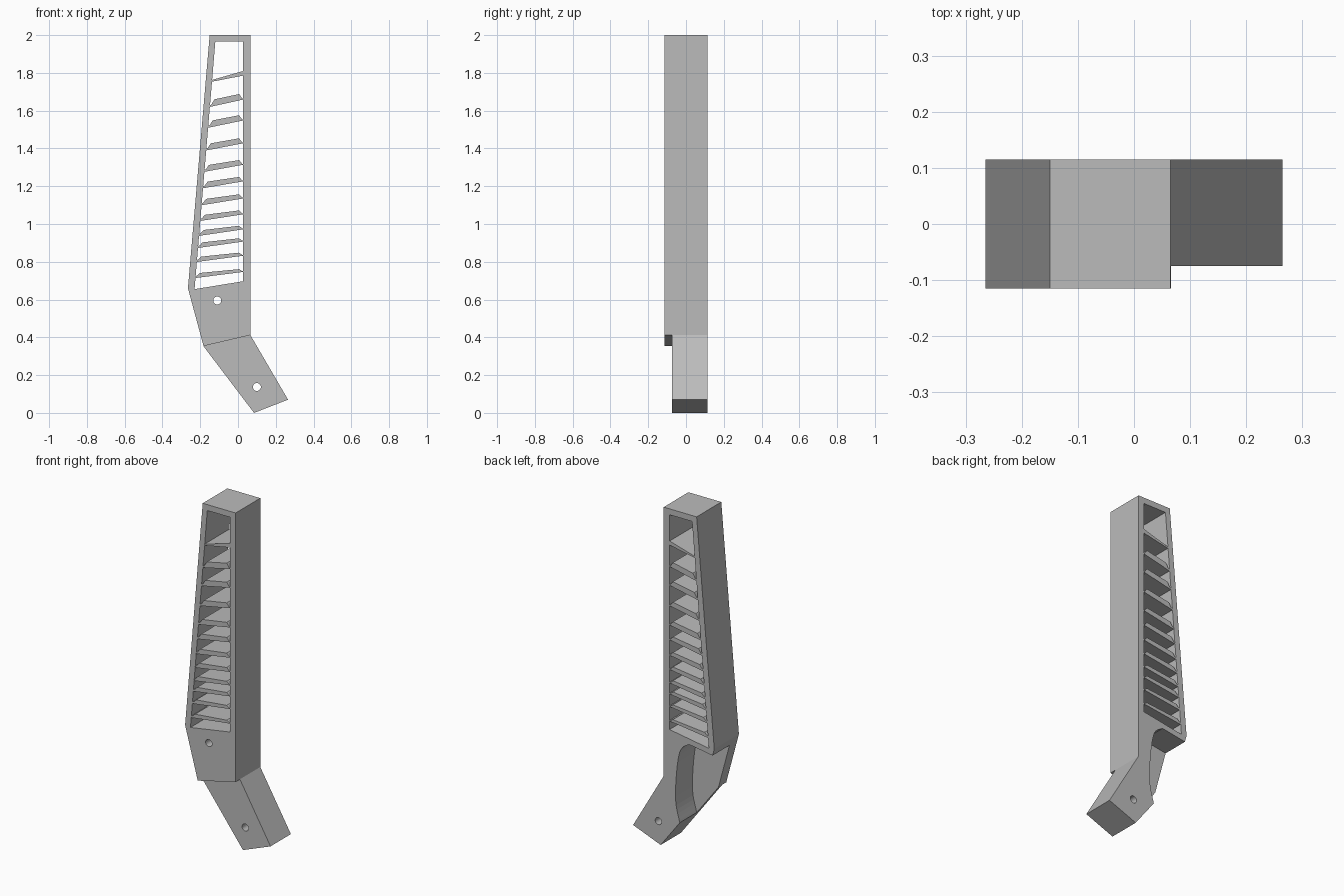
import bpy
import bmesh
import math

cube = bpy.data.objects.get("Cube")
if cube:
    bpy.data.objects.remove(cube, do_unlink=True)

grey = bpy.data.materials.new("plain grey")
grey.use_nodes = True
grey.diffuse_color = (0.5, 0.5, 0.5, 1)
grey.node_tree.nodes["Principled BSDF"].inputs["Base Color"].default_value = (0.5, 0.5, 0.5, 1)

FRONT, BACK = -0.115, 0.115
ARM_FRONT, RECESS_FLOOR = -0.075, -0.043


def prism(name, outline, y0, y1):
    """Extrude an x-z outline from y0 to y1."""
    bm = bmesh.new()
    face = bm.faces.new([bm.verts.new((x, y0, z)) for x, z in outline])
    new = bmesh.ops.extrude_face_region(bm, geom=[face])["geom"]
    verts = [v for v in new if isinstance(v, bmesh.types.BMVert)]
    bmesh.ops.translate(bm, verts=verts, vec=(0, y1 - y0, 0))
    bmesh.ops.recalc_face_normals(bm, faces=bm.faces)
    mesh = bpy.data.meshes.new(name)
    bm.to_mesh(mesh)
    bm.free()
    mesh.materials.append(grey)
    obj = bpy.data.objects.new(name, mesh)
    bpy.context.collection.objects.link(obj)
    return obj


def cut(target, outline, y0, y1):
    """Cut a prism out of the target and discard the cutter."""
    cutter = prism("cutter", outline, y0, y1)
    cutter.hide_render = True
    mod = target.modifiers.new("cut", "BOOLEAN")
    mod.operation = "DIFFERENCE"
    mod.solver = "EXACT"
    mod.object = cutter
    bpy.context.view_layer.objects.active = target
    bpy.ops.object.modifier_apply(modifier=mod.name)
    bpy.data.objects.remove(cutter, do_unlink=True)


def circle(cx, cz, r, n=24):
    return [(cx + r * math.cos(2 * math.pi * i / n),
             cz + r * math.sin(2 * math.pi * i / n)) for i in range(n)]


def smooth_path(pts, steps=6):
    """Catmull-Rom curve through the points."""
    p = [pts[0]] + pts + [pts[-1]]
    out = []
    for a, b, c, d in zip(p, p[1:], p[2:], p[3:]):
        for s in range(steps):
            t = s / steps
            out.append(tuple(
                0.5 * (2 * b[k] + (c[k] - a[k]) * t
                       + (2 * a[k] - 5 * b[k] + 4 * c[k] - d[k]) * t ** 2
                       + (3 * b[k] - a[k] - 3 * c[k] + d[k]) * t ** 3)
                for k in (0, 1)))
    return out + [pts[-1]]


# Tapered frame and bent lower arm as one solid
body = prism("frame_and_arm", [
    (-0.15, 2), (0.065, 2), (0.065, 0.413), (0.265, 0.07),
    (0.085, 0), (-0.182, 0.352), (-0.265, 0.66)], FRONT, BACK)

# Step the arm back from the front face
cut(body, [(-0.4, 0.303), (0.4, 0.49), (0.4, -0.1), (-0.4, -0.1)], FRONT - 0.1, ARM_FRONT)

# Long tapered window
cut(body, [(-0.12, 1.965), (0.027, 1.965), (0.027, 0.697), (-0.23, 0.655)],
    FRONT - 0.1, BACK + 0.1)

# Curved recess in the back, open to the sloped side
curve = smooth_path([(-0.1, 0.643), (-0.045, 0.595), (-0.02, 0.467),
                     (-0.013, 0.287), (-0.04, 0.165)])
cut(body, curve + [(-0.06, 0.1), (-0.4, 0.1), (-0.4, 0.595)], RECESS_FLOOR, BACK + 0.1)

# Bolt holes
for x, z in [(-0.11, 0.595), (0.1, 0.137)]:
    cut(body, circle(x, z, 0.021), FRONT - 0.1, BACK + 0.1)


def window_left(z):
    return -0.12 - (1.965 - z) * 0.084


# Slats across the window, thinner towards the bottom
INSET = 0.001
prism("top_slat", [(-0.145, 1.752), (0.035, 1.787), (0.035, 1.812), (-0.14, 1.762)],
      FRONT + INSET, BACK - INSET)
heights = [1.62, 1.51, 1.39, 1.277, 1.19, 1.10, 1.017, 0.938, 0.874, 0.80, 0.715]
for i, z in enumerate(heights):
    left = window_left(z)
    rise = 0.04 - 0.0008 * i
    thick = 0.032 - 0.0014 * i
    prism(f"slat_{i + 1}", [
        (left - 0.008, z - 0.002), (0.033, z + rise), (0.033, z + rise + 0.004),
        (0.022, z + rise + 0.004), (0.006, z + rise + thick - 0.004),
        (left + 0.024, z + thick + 0.008), (left + 0.008, z + 0.012),
        (left - 0.008, z + 0.008)], FRONT + INSET, BACK - INSET)
